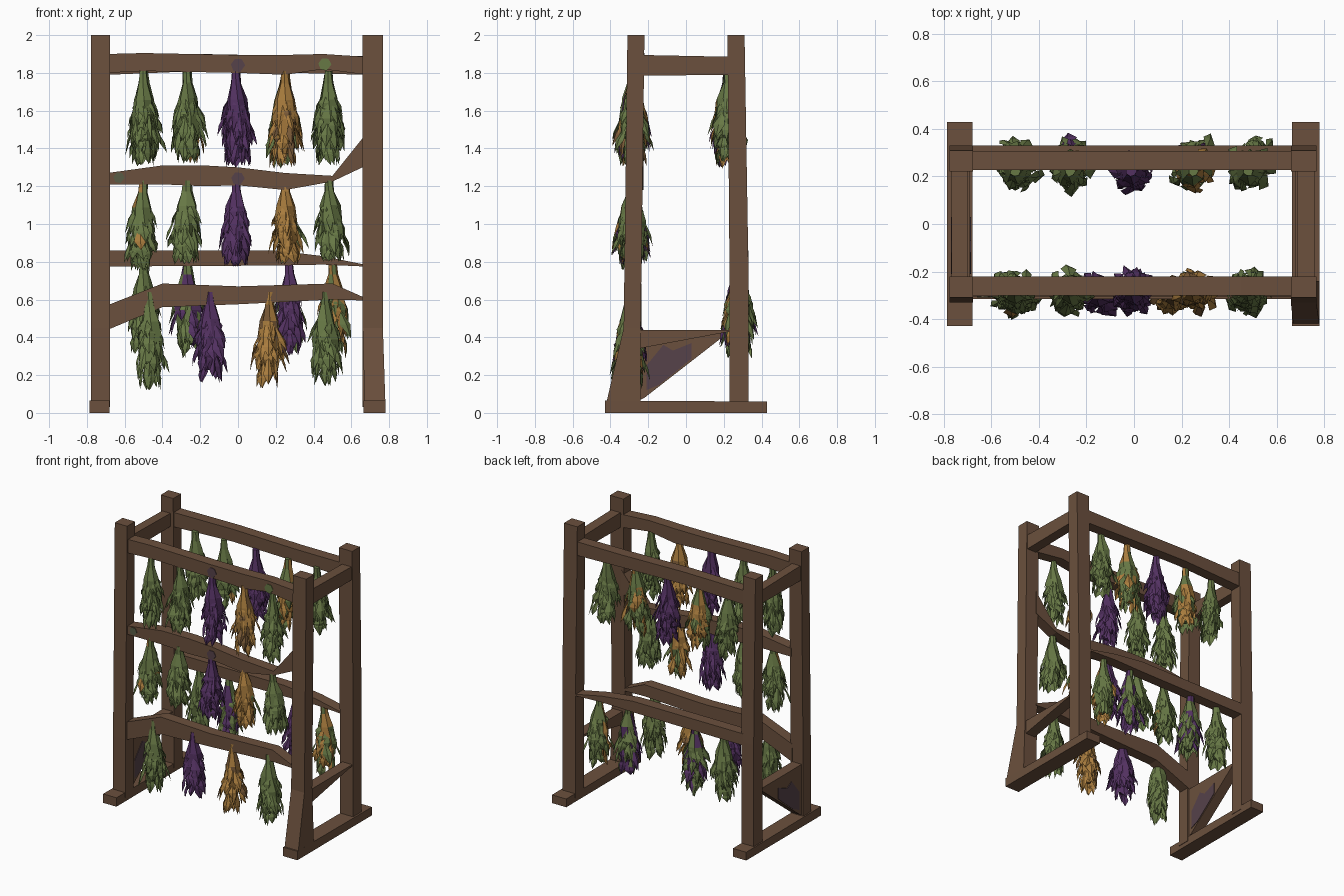
import bpy, bmesh, math, random
from mathutils import Vector

random.seed(4)
cube = bpy.data.objects.get("Cube")
if cube:
    bpy.data.objects.remove(cube)


def linear(channel):
    c = channel / 255
    return c / 12.92 if c <= 0.04045 else ((c + 0.055) / 1.055) ** 2.4


def material(name, red, green, blue):
    colour = (linear(red), linear(green), linear(blue), 1)
    mat = bpy.data.materials.new(name)
    mat.use_nodes = True
    mat.diffuse_color = colour
    mat.node_tree.nodes["Principled BSDF"].inputs["Base Color"].default_value = colour
    return mat


wood = material("brown wood", 107, 80, 61)
stain = material("purple stained wood", 86, 66, 74)
moss = material("green stained wood", 88, 92, 70)
green = material("leaf green", 103, 120, 69)
purple = material("flower purple", 83, 49, 97)
gold = material("dried gold", 170, 125, 62)
brown = material("dried brown", 122, 90, 55)


def finish(name, bm, mats):
    mesh = bpy.data.meshes.new(name)
    bm.to_mesh(mesh)
    bm.free()
    for mat in mats:
        mesh.materials.append(mat)
    obj = bpy.data.objects.new(name, mesh)
    bpy.context.collection.objects.link(obj)


def skin(bm, rings):
    """Join rings of points into a closed solid."""
    loops = [[bm.verts.new(p) for p in ring] for ring in rings]
    count = len(loops[0])
    for a, b in zip(loops, loops[1:]):
        for i in range(count):
            j = (i + 1) % count
            bm.faces.new((a[i], a[j], b[j], b[i]))
    bm.faces.new(loops[0][::-1])
    bm.faces.new(loops[-1])
    bmesh.ops.recalc_face_normals(bm, faces=bm.faces)


def solid(name, rings, mat=wood):
    bm = bmesh.new()
    skin(bm, rings)
    finish(name, bm, [mat])


def post(name, sections):
    """Sections are (z, x range, y range)."""
    solid(name, [[(x0, y0, z), (x1, y0, z), (x1, y1, z), (x0, y1, z)]
                 for z, (x0, x1), (y0, y1) in sections])


def rail(name, y, sections, half=0.04):
    """Sections are (x, bottom, top)."""
    solid(name, [[(x, y - half, lo), (x, y + half, lo), (x, y + half, hi), (x, y - half, hi)]
                 for x, lo, hi in sections])


def side_plate(name, x0, x1, outline, mat=wood):
    """Outline of (y, z) points given thickness along x."""
    solid(name, [[(x, y, z) for y, z in outline] for x in (x0, x1)], mat)


# Upright posts
left_x, right_x = (0.66, 0.767), (-0.777, -0.677)
front_top, back_top = (-0.31, -0.22), (0.22, 0.31)
front_low, back_low = (-0.33, -0.24), (0.23, 0.33)
post("front_right_post", [(0.03, right_x, front_low), (0.45, right_x, front_low), (2, right_x, front_top)])
post("back_right_post", [(0.03, right_x, back_low), (0.8, right_x, back_low), (2, right_x, back_top)])
post("back_left_post", [(0.03, left_x, back_low), (0.8, left_x, back_low), (2, left_x, back_top)])
post("front_left_post", [(0.02, (0.67, 0.78), (-0.43, -0.24)), (0.06, (0.67, 0.78), (-0.42, -0.24)),
                         (0.45, left_x, front_low), (2, left_x, front_top)])

# Feet and top side rails
for side, x0, x1 in (("left", 0.665, 0.78), ("right", -0.787, -0.68)):
    side_plate(side + "_foot", x0, x1, [(-0.43, 0), (0.43, 0), (0.43, 0.06), (-0.43, 0.065)])
    side_plate(side + "_top_rail", x0 + 0.02, x1 - 0.02,
               [(-0.25, 1.785), (0.25, 1.79), (0.25, 1.885), (-0.25, 1.895)])

# Low side braces
side_plate("left_low_brace", 0.68, 0.76, [(-0.3, 0.33), (-0.2, 0.35), (0.23, 0.43), (0.23, 0.44), (-0.3, 0.44)])
side_plate("right_gusset", -0.765, -0.69, [(-0.26, 0.06), (-0.22, 0.08), (0.23, 0.43), (0.23, 0.44), (-0.26, 0.44)])

# Hand-hewn cross rails
rail("front_top_rail", -0.26, [(-0.69, 1.8, 1.9), (-0.5, 1.81, 1.905), (0, 1.8, 1.895),
                               (0.25, 1.79, 1.895), (0.45, 1.82, 1.9), (0.68, 1.79, 1.885)])
rail("back_top_rail", 0.268, [(-0.69, 1.79, 1.895), (-0.2, 1.81, 1.9), (0.3, 1.8, 1.89), (0.68, 1.79, 1.89)])
rail("front_middle_rail", -0.265, [(-0.69, 1.21, 1.27), (-0.4, 1.21, 1.31), (-0.18, 1.2, 1.31), (0, 1.205, 1.3),
                                   (0.25, 1.18, 1.27), (0.5, 1.225, 1.255), (0.68, 1.31, 1.48)])
rail("front_low_rail", -0.275, [(-0.69, 0.44, 0.57), (-0.4, 0.56, 0.685), (0, 0.575, 0.67),
                                (0.5, 0.6, 0.685), (0.67, 0.595, 0.61)])
rail("back_low_rail", 0.29, [(-0.69, 0.775, 0.86), (0.2, 0.78, 0.86), (0.45, 0.785, 0.83), (0.67, 0.775, 0.785)])


# Thin stains on the rails and gusset
def rail_stain(name, x, y, z, radius, mat):
    solid(name, [[(x + radius * math.cos(i), y + depth, z + radius * math.sin(i)) for i in range(6)]
                 for depth in (-0.003, 0.003)], mat)


rail_stain("top_purple_stain", 0, -0.301, 1.84, 0.038, stain)
rail_stain("middle_purple_stain", 0, -0.306, 1.24, 0.036, stain)
rail_stain("top_green_stain", 0.46, -0.301, 1.845, 0.035, green)
rail_stain("middle_green_stain", -0.63, -0.306, 1.245, 0.03, moss)
for x in (-0.766, -0.689):
    side_plate("gusset_stain", x - 0.003, x + 0.003,
               [(-0.21, 0.12), (-0.14, 0.15), (-0.04, 0.23), (0.03, 0.29), (0.03, 0.37),
                (-0.07, 0.33), (-0.12, 0.36), (-0.21, 0.25)], stain)


# Hanging herb bundles
def herb(name, x, y, top, bottom, mats, size, accent, facing):
    """A slim core under broad, folded leaves; accent colour falls on the facing side."""
    bm = bmesh.new()
    height = top - bottom
    facing = Vector(facing)
    lean = Vector((random.uniform(-0.025, 0.025), random.uniform(-0.01, 0.01), 0))
    profile = [(0, 0.022), (0.13, 0.028), (0.3, 0.052), (0.5, 0.066), (0.7, 0.057), (0.86, 0.018)]

    def slot(out):
        return int(random.random() < accent and out.dot(facing) >= 0)

    def centre(t):
        return Vector((x, y, top - t * height)) + lean * t

    rings = []
    for t, r in profile:
        ring = []
        for i in range(7):
            a = math.tau * i / 7 + t
            ring.append(centre(t) + Vector((math.cos(a), math.sin(a), 0)) * r * size * random.uniform(0.8, 1.15))
        rings.append(ring)
    skin(bm, rings)
    for face in bm.faces:
        face.material_index = slot(face.normal)

    count = 50
    for i in range(count):
        t = 0.2 + 0.58 * (i + random.random()) / count
        a = i * 2.4 + random.uniform(-0.4, 0.4)
        out = Vector((math.cos(a), math.sin(a), 0))
        across = Vector((-out.y, out.x, 0))
        radius = size * (0.02 + 0.042 * min(1, (t - 0.12) * 3)) * (1 if t < 0.6 else 0.75)
        base = centre(t) + out * radius * 0.85
        spread = random.uniform(0.05, 0.42) * (1 if t < 0.6 else 0.5)
        down = (out * spread + across * random.uniform(-0.3, 0.3) - Vector((0, 0, 1))).normalized()
        length = min(random.uniform(0.09, 0.18), base.z - bottom)
        width = random.uniform(0.02, 0.04) * size
        mid = base + down * length * random.uniform(0.45, 0.7)
        corners = [bm.verts.new(q) for q in (base, mid - across * width, base + down * length,
                                             mid + across * width * 0.8)]
        ridge = bm.verts.new(mid + out * 0.012)
        index = slot(out)
        for j in range(4):
            face = bm.faces.new((corners[j], corners[(j + 1) % 4], ridge))
            face.normal_update()
            if face.normal.dot(out) < 0:
                face.normal_flip()
            face.material_index = index
    finish(name, bm, mats)


# Colour mixes: main colour, accent colour, share of accent, side the accent faces
front, back, around = (0, -1, 0), (0, 1, 0), (0, 0, 0)
mixes = {
    "green": (green, gold, 0, around),
    "purple": (purple, green, 0, around),
    "gold": (gold, brown, 0.15, around),
    "gold, green back": (gold, green, 0.4, back),
    "green, gold flecks": (green, gold, 0.12, front),
    "green, gold mixed": (green, gold, 0.35, around),
    "green, gold front": (green, gold, 0.6, front),
    "green, gold back": (green, gold, 0.65, back),
    "green, purple flecks": (green, purple, 0.25, around),
    "purple, green back": (purple, green, 0.75, back),
}
wide = (-0.5, -0.27, -0.01, 0.25, 0.48)
rows = [
    ("front_top", -0.28, 1.81, 1.31, wide, ("green", "green", "purple", "gold", "green")),
    ("back_top", 0.222, 1.81, 1.31, wide,
     ("green", "green, gold back", "purple", "green, gold mixed", "green")),
    ("front_middle", -0.285, 1.23, 0.77, wide,
     ("green, gold flecks", "green", "purple", "gold, green back", "green")),
    ("front_low", -0.298, 0.64, 0.13, (-0.47, -0.15, 0.17, 0.46),
     ("green", "purple", "gold", "green")),
    ("back_low", 0.278, 0.8, 0.29, (-0.5, -0.27, 0.27, 0.5),
     ("green", "green, purple flecks", "purple, green back", "green, gold front")),
]
for row, y, top, bottom, places, kinds in rows:
    for number, (x, kind) in enumerate(zip(places, kinds), 1):
        main, second, accent, facing = mixes[kind]
        herb(row + "_herb_" + str(number), x, y, top, bottom + random.uniform(-0.02, 0.03),
             [main, second], random.uniform(0.92, 1.06), accent, facing)
